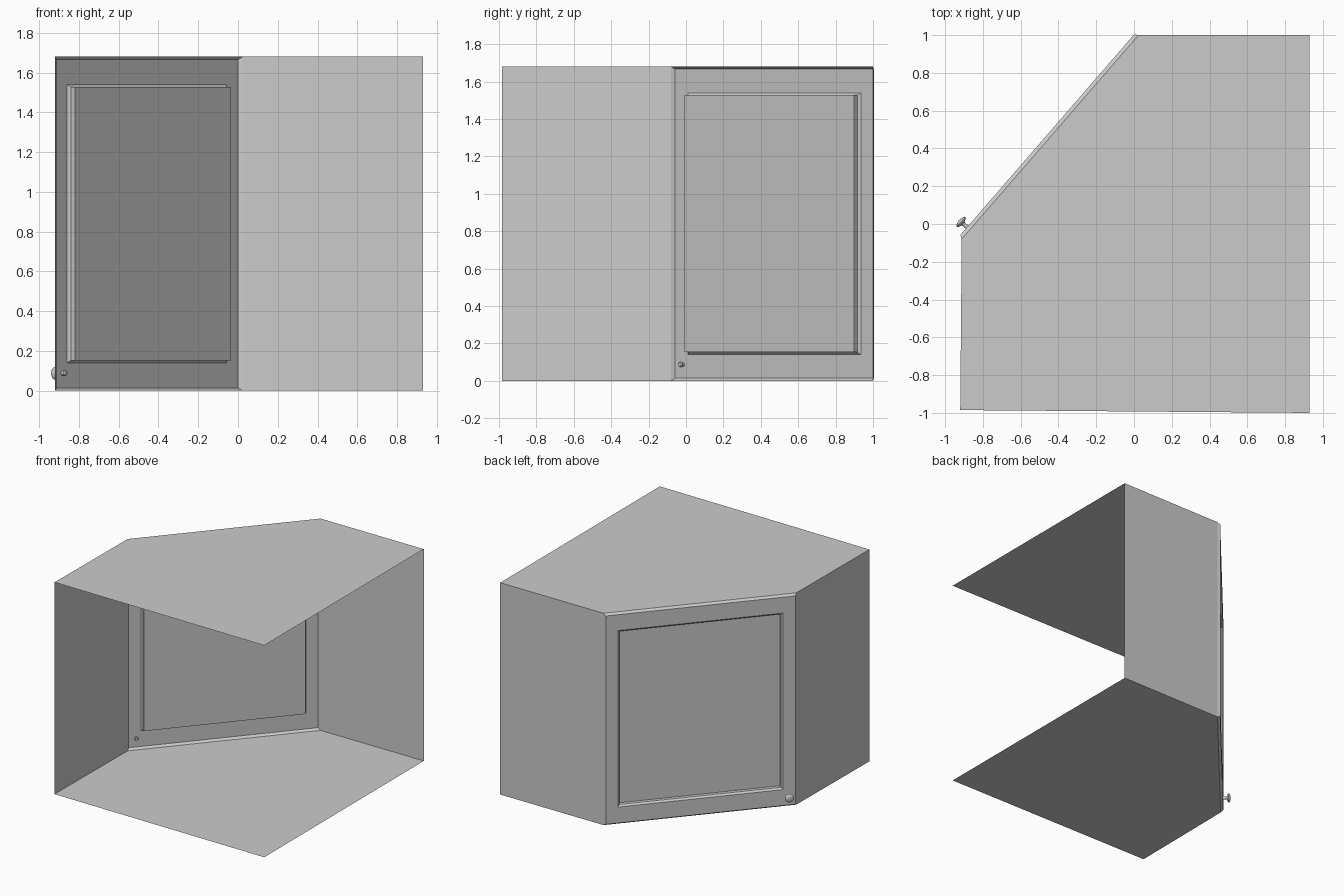
import bpy, bmesh
from math import sin, cos, pi
from mathutils import Vector, Matrix

if "Cube" in bpy.data.objects:
    bpy.data.objects.remove(bpy.data.objects["Cube"])

H = 1.68
A = Vector((-0.912, -0.08, 0))     # body corners where the door attaches
B = Vector((0.024, 1.0, 0))
ALONG = (B - A).normalized()
OUT = Vector((-ALONG.y, ALONG.x, 0))
W = (B - A).length


def make(name, bm):
    me = bpy.data.meshes.new(name)
    bm.to_mesh(me)
    bm.free()
    ob = bpy.data.objects.new(name, me)
    bpy.context.collection.objects.link(ob)
    return ob


def sheet(name, pts):
    bm = bmesh.new()
    bm.faces.new([bm.verts.new(p) for p in pts])
    return make(name, bm)


def on_door(t, n, z):
    return A + ALONG * t + OUT * n + Vector((0, 0, z))


# Carcass: thin sheets, open on the two wall sides
plan = [(-0.92, -0.985), (0.93, -1.0), (0.93, 1.0), (B.x, B.y), (A.x, A.y)]
sheet("top_panel", [(x, y, H) for x, y in plan])
sheet("bottom_panel", [(x, y, 0) for x, y in reversed(plan)])


def wall(name, p, q):
    sheet(name, [(*p, 0), (*q, 0), (*q, H), (*p, H)])


wall("left_side_panel", plan[4], plan[0])
wall("right_side_panel", plan[2], plan[3])

# Door: nested rectangles (side inset, top/bottom inset, offset from body)
rings = [(0, 0, 0), (0.012, 0.014, 0.02), (0.102, 0.14, 0.02),
         (0.116, 0.153, 0.006), (0.116, 0.153, -0.022)]
bm = bmesh.new()
loops = []
for s, v, n in rings:
    loops.append([bm.verts.new(on_door(t, n, z)) for t, z in
                  ((W - s, v), (s, v), (s, H - v), (W - s, H - v))])
for a, b in zip(loops, loops[1:]):
    for i in range(4):
        j = (i + 1) % 4
        bm.faces.new((a[i], a[j], b[j], b[i]))
bm.faces.new(loops[-1])
make("door", bm)

# Knob: turned profile (radius, distance along the door normal)
profile = [(0, -0.007), (0.010, -0.005), (0.014, 0.001), (0.012, 0.010), (0.010, 0.040),
           (0.013, 0.048)]
profile += [(0.034 * sin(a), 0.062 - 0.014 * cos(a)) for a in
            [pi * k / 10 for k in range(2, 10)]] + [(0, 0.076)]
bm = bmesh.new()
vs = [bm.verts.new((r, 0, h)) for r, h in profile]
es = [bm.edges.new(e) for e in zip(vs, vs[1:])]
bmesh.ops.spin(bm, geom=vs + es, cent=(0, 0, 0), axis=(0, 0, 1),
               angle=2 * pi, steps=20, use_duplicate=False)
bmesh.ops.remove_doubles(bm, verts=bm.verts, dist=0.0002)
bmesh.ops.recalc_face_normals(bm, faces=bm.faces)
rot = Matrix((ALONG, Vector((0, 0, 1)), OUT)).transposed().to_4x4()
bmesh.ops.transform(bm, matrix=Matrix.Translation(on_door(0.066, 0, 0.087)) @ rot,
                    verts=bm.verts)
bmesh.ops.recalc_face_normals(bm, faces=bm.faces)
knob = make("door_knob", bm)
bpy.context.view_layer.objects.active = knob
knob.select_set(True)
bpy.ops.object.shade_smooth_by_angle()
